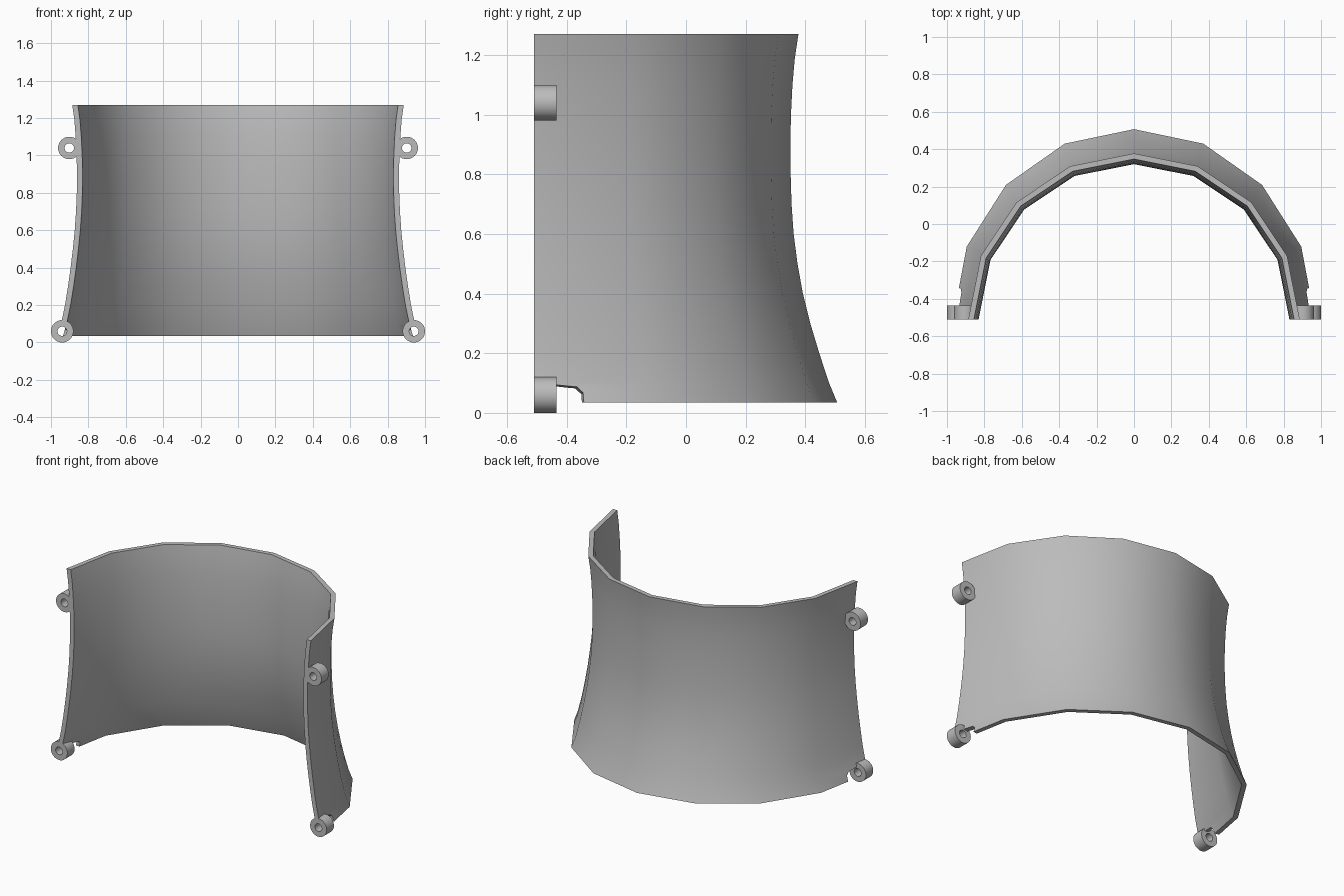
import bpy, bmesh, math

cube = bpy.data.objects.get("Cube")
if cube:
    bpy.data.objects.remove(cube)

FRONT_Y = -0.51
THICK = 0.03
STEPS = 8  # facets around the half shell

grey = bpy.data.materials.new("plain grey")
grey.use_nodes = True
grey.diffuse_color = (0.5, 0.5, 0.5, 1)
grey.node_tree.nodes["Principled BSDF"].inputs["Base Color"].default_value = (0.5, 0.5, 0.5, 1)


def make_object(name, bm):
    bmesh.ops.recalc_face_normals(bm, faces=bm.faces)
    mesh = bpy.data.meshes.new(name)
    bm.to_mesh(mesh)
    bm.free()
    obj = bpy.data.objects.new(name, mesh)
    bpy.context.collection.objects.link(obj)
    mesh.materials.append(grey)
    return obj


def select_only(obj):
    bpy.ops.object.select_all(action="DESELECT")
    obj.select_set(True)
    bpy.context.view_layer.objects.active = obj


def smooth(obj):
    select_only(obj)
    bpy.ops.object.shade_smooth_by_angle(angle=math.radians(35))


def grid_tube(bm, rows):
    """Bridge closed rings of vertices in order; returns the rings."""
    rings = [[bm.verts.new(p) for p in row] for row in rows]
    for a, b in zip(rings, rings[1:]):
        for i in range(len(a)):
            j = (i + 1) % len(a)
            bm.faces.new((a[i], a[j], b[j], b[i]))
    return rings


# Flared half shell: height, half width, depth of the outer face
profile = [(0.035, 0.968, 1.017), (0.1, 0.946, 0.99), (0.2, 0.925, 0.957),
           (0.3, 0.909, 0.927), (0.4, 0.895, 0.902), (0.5, 0.883, 0.884),
           (0.6, 0.873, 0.871), (0.7, 0.866, 0.864), (0.8, 0.862, 0.861),
           (0.9, 0.861, 0.86), (1.0, 0.863, 0.862), (1.1, 0.868, 0.867),
           (1.19, 0.875, 0.875), (1.27, 0.886, 0.887)]


def arc(z, rx, ry):
    angles = [math.pi * i / STEPS for i in range(STEPS + 1)]
    return [(rx * math.cos(a), FRONT_Y + ry * math.sin(a), z) for a in angles]


bm = bmesh.new()
rows = [arc(z, rx, ry) + arc(z, rx - THICK, ry - THICK)[::-1] for z, rx, ry in profile]
rings = grid_tube(bm, rows)
for ring in (rings[0], rings[-1]):
    n = len(ring)
    for i in range(STEPS):
        bm.faces.new((ring[i], ring[i + 1], ring[n - 2 - i], ring[n - 1 - i]))
shell = make_object("curved_shell", bm)

# Notches in the lower front corners, tapering inwards
for side, word in ((1, "left"), (-1, "right")):
    bm = bmesh.new()
    sections = []
    for x, y, z in ((0.86, -0.36, 0.08), (1.0, -0.328, 0.108)):
        sections.append([(side * x, -0.6, -0.1), (side * x, y, -0.1),
                         (side * x, y, z - 0.025), (side * x, y - 0.02, z - 0.005),
                         (side * x, -0.44, z), (side * x, -0.6, z)])
    for ring in grid_tube(bm, sections):
        bm.faces.new(ring)
    cutter = make_object(word + "_notch_cutter", bm)
    cut = shell.modifiers.new("notch", "BOOLEAN")
    cut.operation = "DIFFERENCE"
    cut.solver = "EXACT"
    cut.object = cutter
    select_only(shell)
    bpy.ops.object.modifier_apply(modifier=cut.name)
    bpy.data.objects.remove(cutter)
smooth(shell)


# Mounting rings with a through hole along y
def mounting_ring(name, x, z, sides=32):
    bm = bmesh.new()
    loops = []
    for radius, y in ((0.06, FRONT_Y), (0.06, -0.435), (0.025, -0.435), (0.025, FRONT_Y)):
        loops.append([(x + radius * math.cos(math.tau * i / sides), y,
                       z + radius * math.sin(math.tau * i / sides)) for i in range(sides)])
    rings = grid_tube(bm, loops)
    for i in range(sides):
        j = (i + 1) % sides
        bm.faces.new((rings[3][i], rings[3][j], rings[0][j], rings[0][i]))
    smooth(make_object(name, bm))


for side, word in ((1, "left"), (-1, "right")):
    mounting_ring(word + "_upper_mounting_ring", side * 0.902, 1.04)
    mounting_ring(word + "_lower_mounting_ring", side * 0.94, 0.06)
